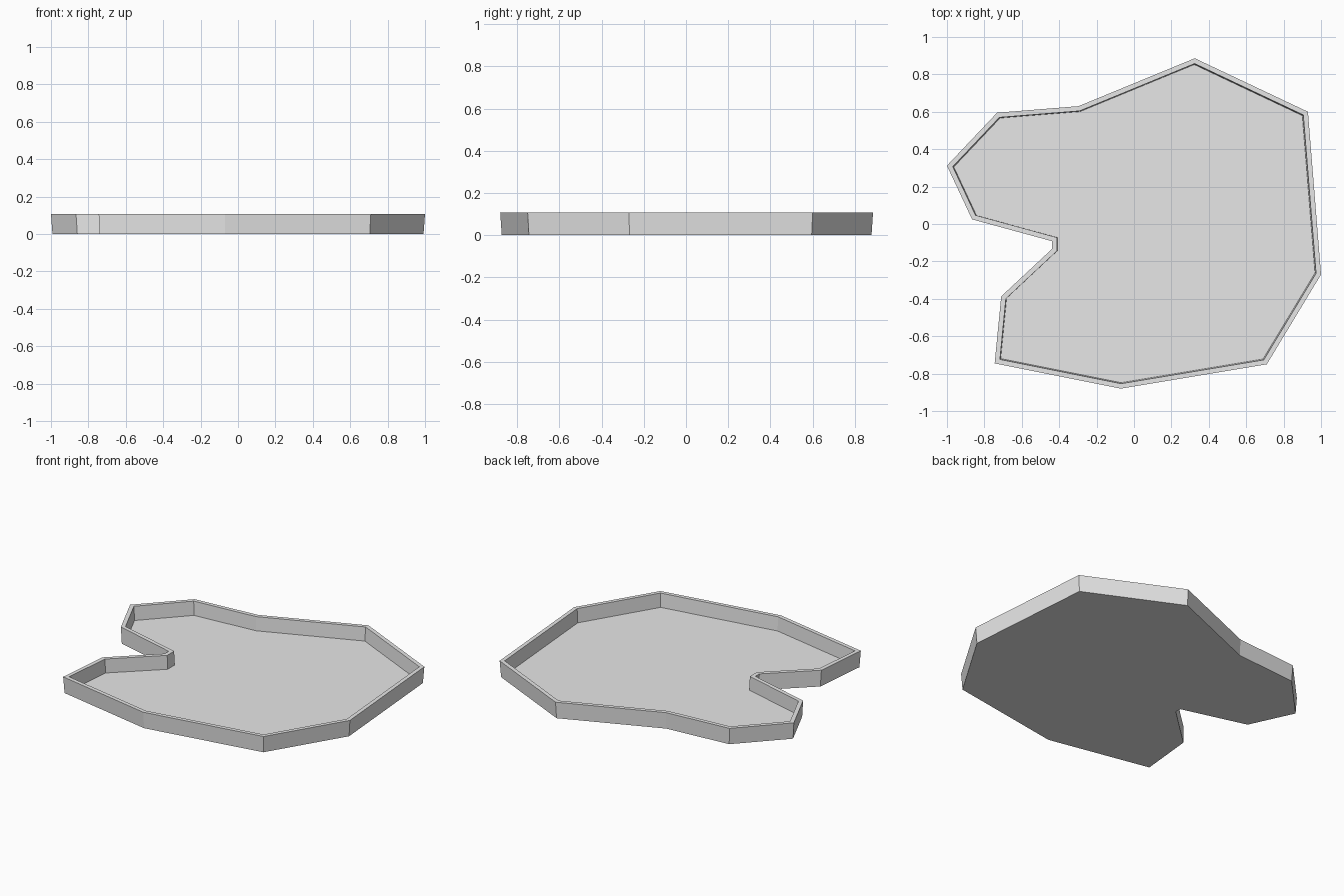
import bpy
import bmesh
from mathutils import Vector

cube = bpy.data.objects.get("Cube")
if cube:
    bpy.data.objects.remove(cube, do_unlink=True)

HEIGHT, FLOOR, RIM = 0.107, 0.016, 0.026

# Notched leaf outline, clockwise from above
OUTLINE = [Vector(p) for p in (
    (0.325, 0.886), (0.93, 0.6), (1.0, -0.27), (0.71, -0.75), (-0.07, -0.88),
    (-0.745, -0.745), (-0.71, -0.387), (-0.438, -0.133), (-0.438, -0.092),
    (-0.866, 0.025), (-1.0, 0.312), (-0.732, 0.595), (-0.297, 0.63))]


def inset(points, distance):
    """Move every edge inwards by the same distance, with mitred corners."""
    result = []
    for i, p in enumerate(points):
        a = (p - points[i - 1]).normalized()
        b = (points[(i + 1) % len(points)] - p).normalized()
        na, nb = Vector((a.y, -a.x)), Vector((b.y, -b.x))
        result.append(p + (na + nb) * distance / (1 + na.dot(nb)))
    return result


grey = bpy.data.materials.new("plain_grey")
grey.use_nodes = True
colour = (0.8, 0.8, 0.8, 1)
grey.diffuse_color = colour
grey.node_tree.nodes["Principled BSDF"].inputs["Base Color"].default_value = colour

# Shallow tray: underside, flared outer wall, flat rim, inner wall, floor
inner = inset(OUTLINE, RIM)
levels = [(OUTLINE, 0.992, 0), (OUTLINE, 1, HEIGHT),
          (inner, 1, HEIGHT), (inner, 0.994, FLOOR)]
bm = bmesh.new()
rings = [[bm.verts.new((p.x * s, p.y * s, z)) for p in pts] for pts, s, z in levels]
bm.faces.new(rings[0])
bm.faces.new(reversed(rings[-1]))
n = len(OUTLINE)
for low, high in zip(rings, rings[1:]):
    for i in range(n):
        j = (i + 1) % n
        bm.faces.new((low[j], low[i], high[i], high[j]))
bmesh.ops.recalc_face_normals(bm, faces=bm.faces)

mesh = bpy.data.meshes.new("leaf_pad")
bm.to_mesh(mesh)
bm.free()
mesh.materials.append(grey)
bpy.context.collection.objects.link(bpy.data.objects.new("leaf_pad", mesh))
